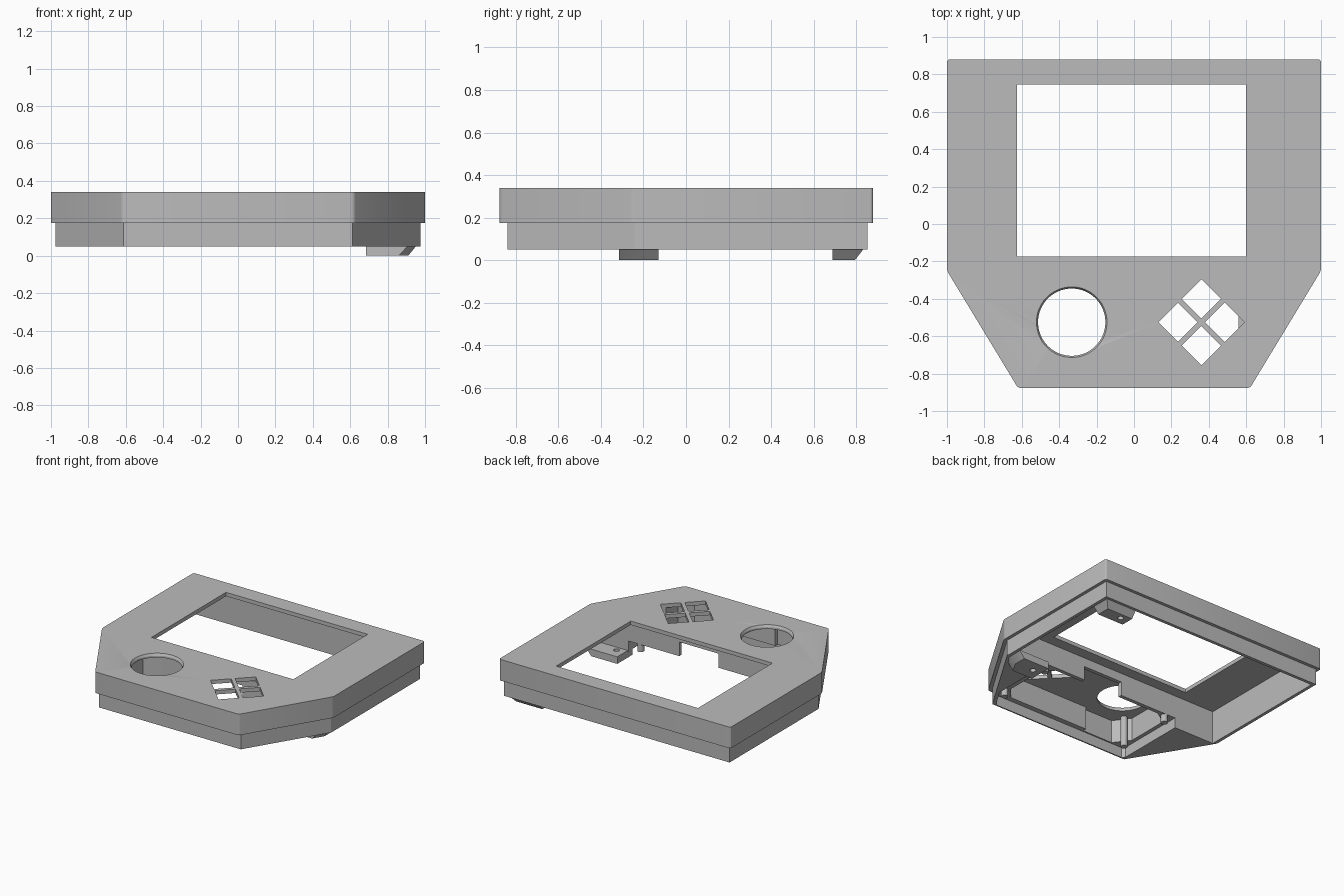
import bpy, bmesh, math

cube = bpy.data.objects.get("Cube")
if cube:
    bpy.data.objects.remove(cube, do_unlink=True)

GREY = (0.5, 0.5, 0.5, 1.0)
mat = bpy.data.materials.new("plain grey")
mat.use_nodes = True
mat.diffuse_color = GREY
mat.node_tree.nodes["Principled BSDF"].inputs["Base Color"].default_value = GREY


def loft(name, low, high, z0, z1, rounding=0):
    """Solid between two matching outlines, optionally rounding upright edges."""
    bm = bmesh.new()
    a = [bm.verts.new((x, y, z0)) for x, y in low]
    b = [bm.verts.new((x, y, z1)) for x, y in high]
    bm.faces.new(a)
    bm.faces.new(b)
    n = len(a)
    for i in range(n):
        j = (i + 1) % n
        bm.faces.new((a[i], a[j], b[j], b[i]))
    if rounding:
        upright = [e for e in bm.edges if abs(e.verts[0].co.z - e.verts[1].co.z) > 1e-4]
        bmesh.ops.bevel(bm, geom=upright, offset=rounding, segments=3,
                        profile=0.5, affect='EDGES')
    bmesh.ops.recalc_face_normals(bm, faces=bm.faces[:])
    mesh = bpy.data.meshes.new(name)
    bm.to_mesh(mesh)
    bm.free()
    mesh.materials.append(mat)
    obj = bpy.data.objects.new(name, mesh)
    bpy.context.collection.objects.link(obj)
    return obj


def prism(name, pts, z0, z1, rounding=0):
    return loft(name, pts, pts, z0, z1, rounding)


def box(name, x0, x1, y0, y1, z0, z1):
    return prism(name, [(x0, y0), (x1, y0), (x1, y1), (x0, y1)], z0, z1)


def ring(x, y, r, n):
    return [(x + r * math.cos(2 * math.pi * i / n),
             y + r * math.sin(2 * math.pi * i / n)) for i in range(n)]


def combine(target, tool, operation='DIFFERENCE'):
    """Apply a boolean and throw the tool away."""
    mod = target.modifiers.new("shape", 'BOOLEAN')
    mod.operation = operation
    mod.solver = 'EXACT'
    mod.object = tool
    graph = bpy.context.evaluated_depsgraph_get()
    mesh = bpy.data.meshes.new_from_object(target.evaluated_get(graph))
    target.modifiers.clear()
    target.data = mesh
    bpy.data.objects.remove(tool, do_unlink=True)


def outline(side, shoulder, nose, front, back):
    right = [(nose, front), (side, shoulder), (side, back)]
    return right + [(-x, y) for x, y in reversed(right)]


# Shell: wide upper body with a narrower skirt below
shell = prism("shell", outline(1.0, -0.25, 0.62, -0.877, 0.88), 0.175, 0.34, 0.015)
skirt = prism("skirt", outline(0.975, -0.243, 0.612, -0.84, 0.855), 0.05, 0.25)
combine(shell, skirt, 'UNION')

# Open rear compartment and screen window
combine(shell, box("rear_cavity", -0.95, 0.95, -0.26, 0.83, -0.1, 0.31))
combine(shell, box("window", -0.625, 0.6, -0.175, 0.745, 0.2, 0.5))

# Front compartment: board recess, deeper pocket, cable notch in the partition
recess = [(-0.6, -0.25), (-0.6, -0.81), (-0.58, -0.83), (0.585, -0.83),
          (0.68, -0.68), (0.68, -0.25)]
combine(shell, prism("board_recess", recess, -0.1, 0.13))
pocket = [(0.48, -0.79), (-0.215, -0.79), (-0.215, -0.82), (-0.48, -0.82),
          (-0.57, -0.70), (-0.57, -0.36), (-0.46, -0.29), (0.48, -0.29),
          (0.56, -0.36), (0.56, -0.70)]
combine(shell, prism("pocket", pocket, -0.1, 0.31))
combine(shell, box("cable_notch", -0.1, 0.24, -0.34, -0.22, -0.1, 0.24))

# Round control hole with softened rim
cx, cy, r = -0.333, -0.525, 0.18
combine(shell, prism("round_hole", ring(cx, cy, r, 64), 0.25, 0.5))
for grow, depth in ((0.004, 0.02), (0.012, 0.008)):
    combine(shell, loft("rim", ring(cx, cy, r - 0.002, 64),
                        ring(cx, cy, r + grow + 0.01, 64),
                        0.34 - depth, 0.35))

# Four diamond button holes
for i in range(4):
    x, y = ring(0.36, -0.525, 0.125, 4)[i]
    combine(shell, prism("button_hole", ring(x, y, 0.105, 4), 0.25, 0.5))

# Board pegs
for x in (-0.52, 0.59):
    for y in (-0.73, -0.285):
        side = "left" if x > 0 else "right"
        end = "front" if y < -0.5 else "rear"
        prism(f"{side}_{end}_peg", ring(x, y, 0.025, 20), 0.07, 0.312)

# Mounting tabs below the skirt, tapered on the outside and drilled
front_low = [(0.685, -0.315), (0.86, -0.315), (0.91, -0.23), (0.91, -0.13), (0.685, -0.13)]
front_high = [(0.685, -0.315), (0.91, -0.315), (0.955, -0.25), (0.955, -0.13), (0.685, -0.13)]
back_low = [(0.685, 0.69), (0.91, 0.69), (0.91, 0.795), (0.685, 0.795)]
back_high = [(0.685, 0.69), (0.955, 0.69), (0.955, 0.838), (0.685, 0.838)]
for name, low, high, y in (("front_tab", front_low, front_high, -0.22),
                           ("back_tab", back_low, back_high, 0.75)):
    tab = loft(name, low, high, 0, 0.055)
    combine(tab, prism("screw_hole", ring(0.755, y, 0.022, 20), -0.1, 0.2))

# Smooth the round parts, keep every hard edge
bpy.ops.object.select_all(action='DESELECT')
for obj in bpy.context.scene.objects:
    if obj.type == 'MESH' and mat.name in obj.data.materials:
        obj.select_set(True)
        bpy.context.view_layer.objects.active = obj
bpy.ops.object.shade_smooth_by_angle(angle=math.radians(25))
